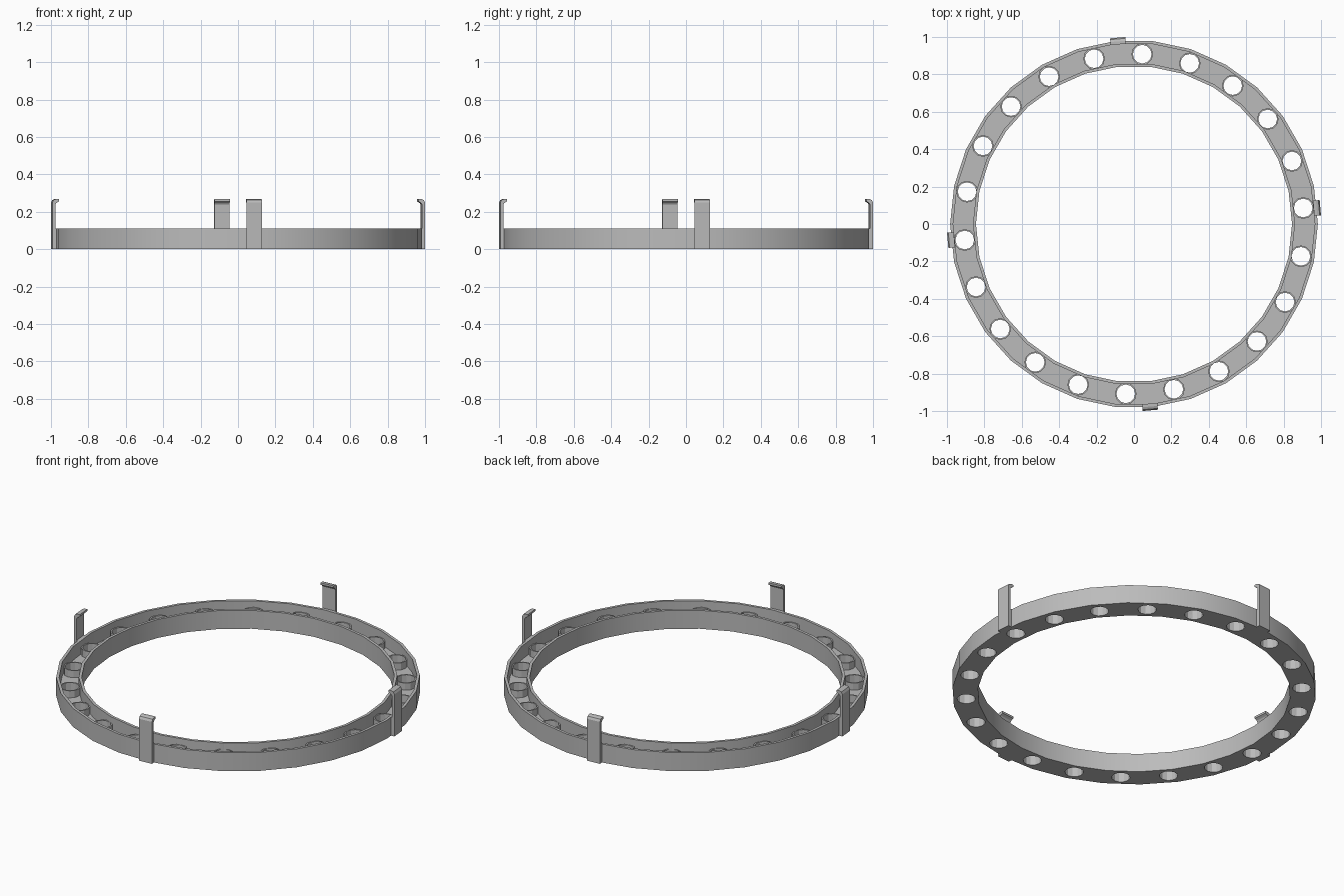
import bpy, bmesh
from math import cos, sin, tau, radians
from mathutils import Matrix

if "Cube" in bpy.data.objects:
    bpy.data.objects.remove(bpy.data.objects["Cube"])

grey = bpy.data.materials.new("mid grey")
grey.use_nodes = True
grey.diffuse_color = (0.5, 0.5, 0.5, 1)
grey.node_tree.nodes["Principled BSDF"].inputs["Base Color"].default_value = grey.diffuse_color

HEIGHT, FLOOR, COLLAR_TOP = 0.11, 0.03, 0.072
HOLES, HOLE_R, COLLAR_R, HOLE_RING = 22, 0.05, 0.058, 0.909
HOLE_START, CLIP_ANGLE = radians(5.4), radians(5)


def add_object(name, bm):
    bmesh.ops.recalc_face_normals(bm, faces=bm.faces[:])
    mesh = bpy.data.meshes.new(name)
    bm.to_mesh(mesh)
    bm.free()
    mesh.materials.append(grey)
    obj = bpy.data.objects.new(name, mesh)
    bpy.context.collection.objects.link(obj)
    return obj


def lathe(bm, profile, sides, place=Matrix()):
    """Revolve a closed (radius, z) profile around z."""
    rings = []
    for i in range(sides):
        a = tau * i / sides
        rings.append([bm.verts.new(place @ Matrix.Rotation(a, 4, "Z") @ Matrix.Translation((r, 0, z)).translation)
                      for r, z in profile])
    n = len(profile)
    for i in range(sides):
        a, b = rings[i], rings[(i + 1) % sides]
        for j in range(n):
            k = (j + 1) % n
            bm.faces.new((a[j], b[j], b[k], a[k]))


def smooth(obj, angle):
    bpy.ops.object.select_all(action="DESELECT")
    obj.select_set(True)
    bpy.context.view_layer.objects.active = obj
    bpy.ops.object.shade_smooth_by_angle(angle=radians(angle))


hole_places = [Matrix.Translation((HOLE_RING * cos(a), HOLE_RING * sin(a), 0))
               for a in (HOLE_START + tau * i / HOLES for i in range(HOLES))]

# Open-topped channel ring
bm = bmesh.new()
lathe(bm, [(0.845, 0), (0.983, 0), (0.983, HEIGHT), (0.967, HEIGHT),
           (0.967, FLOOR), (0.861, FLOOR), (0.861, HEIGHT), (0.845, HEIGHT)], 30)
ring = add_object("channel_ring", bm)

# Holes through the channel floor
bm = bmesh.new()
for place in hole_places:
    bmesh.ops.create_cone(bm, cap_ends=True, segments=12, radius1=HOLE_R, radius2=HOLE_R,
                          depth=0.3, matrix=place)
cutter = add_object("hole_cutter", bm)
cutter.hide_render = True
cut = ring.modifiers.new("holes", "BOOLEAN")
cut.operation, cut.solver, cut.object = "DIFFERENCE", "EXACT", cutter
bpy.context.view_layer.update()
cut_mesh = bpy.data.meshes.new_from_object(ring.evaluated_get(bpy.context.evaluated_depsgraph_get()))
ring.modifiers.clear()
ring.data = cut_mesh
bpy.data.objects.remove(cutter)
smooth(ring, 25)

# Raised collars around the holes
bm = bmesh.new()
for place in hole_places:
    lathe(bm, [(HOLE_R, FLOOR), (COLLAR_R, FLOOR), (COLLAR_R, COLLAR_TOP), (HOLE_R, COLLAR_TOP)], 12, place)
add_object("hole_collars", bm)

# Four upright clips with inward hooks
clip_profile = [(0.975, 0), (1.0, 0), (1.0, 0.25), (0.993, 0.263), (0.98, 0.268),
                (0.964, 0.268), (0.964, 0.256), (0.978, 0.247), (0.984, 0.238), (0.984, 0.11), (0.975, 0.11)]
for i, side in enumerate(("left", "back", "right", "front")):
    bm = bmesh.new()
    face = bm.faces.new([bm.verts.new((r, -0.041, z)) for r, z in clip_profile])
    extruded = bmesh.ops.extrude_face_region(bm, geom=[face])["geom"]
    bmesh.ops.translate(bm, vec=(0, 0.082, 0),
                        verts=[v for v in extruded if isinstance(v, bmesh.types.BMVert)])
    bm.transform(Matrix.Rotation(CLIP_ANGLE + tau * i / 4, 4, "Z"))
    add_object(side + "_clip", bm)
